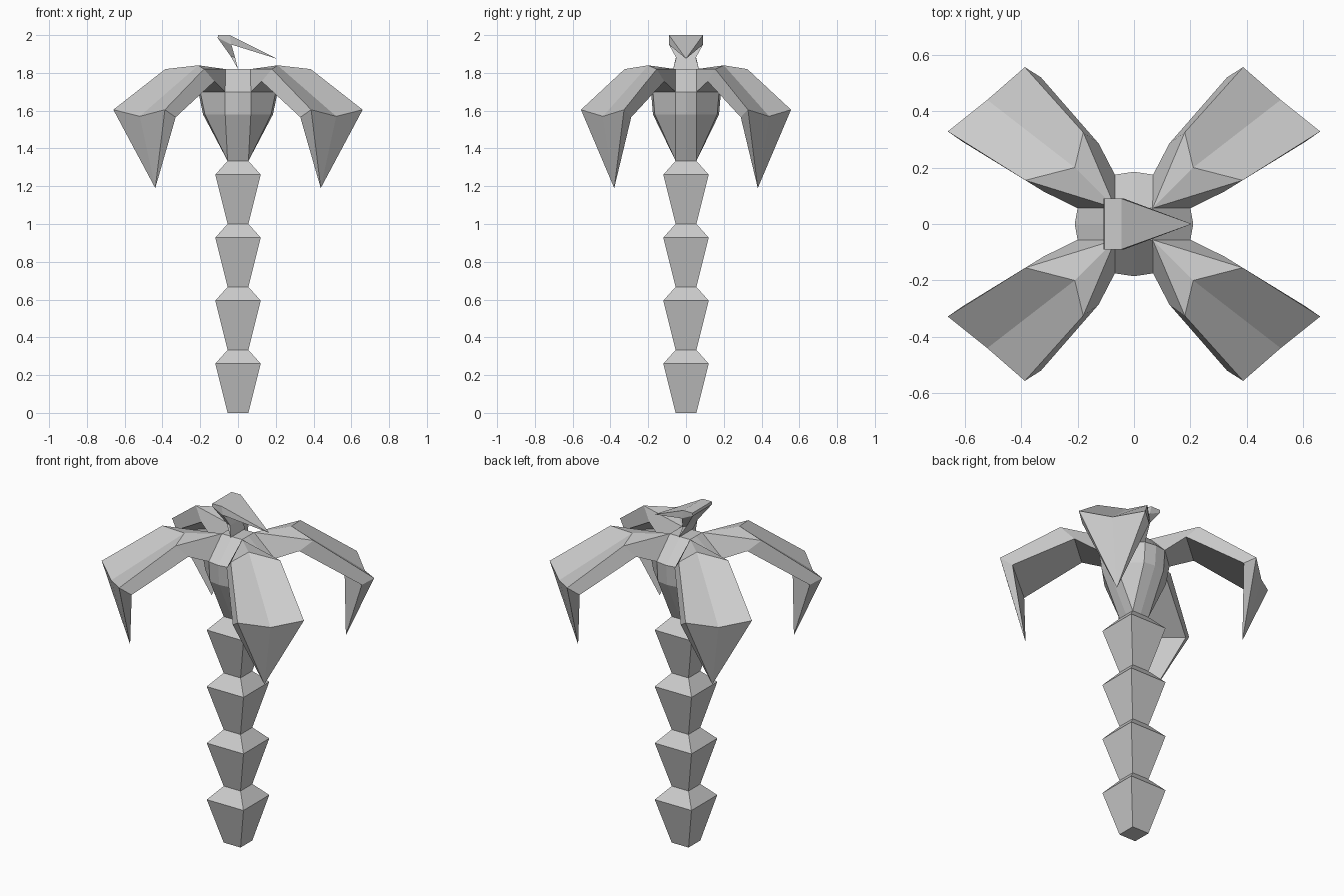
import bpy, bmesh

if "Cube" in bpy.data.objects:
    bpy.data.objects.remove(bpy.data.objects["Cube"])


def make(name, verts, faces, mirror=False):
    bm = bmesh.new()
    vs = [bm.verts.new(v) for v in verts]
    for f in faces:
        bm.faces.new([vs[i] for i in f])
    bmesh.ops.remove_doubles(bm, verts=bm.verts, dist=0.0005)
    bmesh.ops.recalc_face_normals(bm, faces=bm.faces)
    me = bpy.data.meshes.new(name)
    bm.to_mesh(me)
    bm.free()
    ob = bpy.data.objects.new(name, me)
    bpy.context.collection.objects.link(ob)
    if mirror:
        m = ob.modifiers.new("mirror", 'MIRROR')
        m.use_axis = (True, True, False)
        m.use_mirror_merge = False
    return ob


def loft(name, rings):
    n = len(rings[0])
    verts = [v for r in rings for v in r]
    faces = [(k * n + i, k * n + (i + 1) % n, (k + 1) * n + (i + 1) % n, (k + 1) * n + i)
             for k in range(len(rings) - 1) for i in range(n)]
    faces += [tuple(range(n)), tuple(range((len(rings) - 1) * n, len(rings) * n))]
    return make(name, verts, faces)


def square(h, z):
    return [(-h, -h, z), (h, -h, z), (h, h, z), (-h, h, z)]


# Trunk: four stacked flared square segments
rings = [square(0.055, 0)]
for i in range(4):
    z = i * 0.3335
    rings += [square(0.12, z + 0.261), square(0.055, z + 0.3335)]
loft("trunk", rings)


# Crown: cross-shaped bulb, a is half-width of the panels, x/y their reach
def crown_ring(ax, ay, x, y, bulge, z):
    q = [(x, -ay), (x + bulge, 0), (x, ay), (ax, y), (0, y + bulge), (-ax, y)]
    return [(px, py, z) for px, py in q + [(-px, -py) for px, py in q]]


loft("crown", [
    crown_ring(0.055, 0.055, 0.055, 0.055, 0, 1.3335),
    crown_ring(0.068, 0.056, 0.175, 0.165, 0.01, 1.58),
    crown_ring(0.068, 0.056, 0.20, 0.175, 0.01, 1.70),
    crown_ring(0.066, 0.056, 0.066, 0.056, 0, 1.82),
])

# Fronds: one folded leaf mirrored to the four corners
leaf = [
    (0.066, 0.056, 1.82), (0.068, 0.175, 1.70), (0.20, 0.056, 1.70),         # root
    (0.18, 0.325, 1.82), (0.21, 0.20, 1.84), (0.385, 0.155, 1.82),           # top bend
    (0.125, 0.285, 1.755), (0.32, 0.115, 1.755),                             # lower bend
    (0.387, 0.556, 1.605), (0.52, 0.44, 1.57), (0.66, 0.328, 1.605),         # top end
    (0.33, 0.52, 1.565), (0.605, 0.29, 1.565),                               # lower end
    (0.438, 0.38, 1.19),                                                     # tip
]
make("palm_fronds", leaf, [
    (0, 4, 3), (0, 5, 4), (0, 3, 6, 1), (0, 2, 7, 5), (1, 6, 7, 2), (0, 1, 2),
    (3, 4, 9, 8), (4, 5, 10, 9), (3, 8, 11, 6), (5, 7, 12, 10), (6, 11, 12, 7),
    (8, 9, 13), (9, 10, 13), (8, 13, 11), (10, 12, 13), (11, 13, 12)], mirror=True)

# Centre sprout: thin stem folding over into a pointed blade
profile = [(0, 0.068, 1.82), (-0.04, 0.052, 1.89), (-0.108, 0.09, 1.985),
           (-0.105, 0.09, 2.0), (-0.045, 0.09, 2.0), (-0.035, 0.09, 1.95),
           (-0.015, 0.052, 1.88)]
n = len(profile)
verts = profile + [(x, -y, z) for x, y, z in profile] + [(0.205, 0, 1.875)]
faces = [(i, (i + 1) % n, n + (i + 1) % n, n + i) for i in range(n) if i != 4]
faces += [(0, 1, 6), (1, 2, 5, 6), (2, 3, 4, 5)]
faces += [tuple(n + i for i in f) for f in faces[-3:]]
faces += [(4, n + 4, 2 * n), (5, n + 5, 2 * n), (4, 5, 2 * n), (n + 4, n + 5, 2 * n)]
make("centre_sprout", verts, faces)
